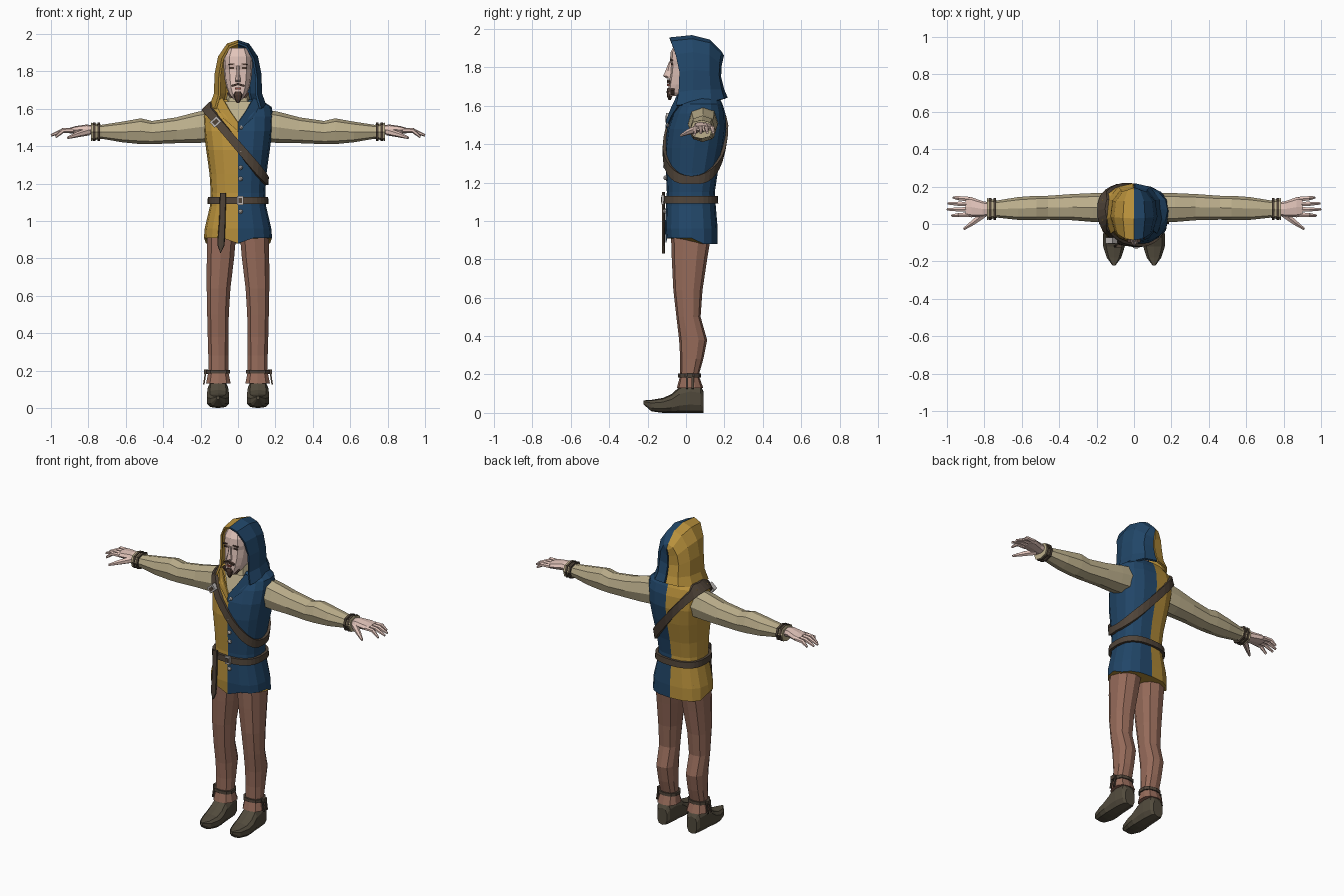
import bpy, bmesh, math
from mathutils import Vector

if "Cube" in bpy.data.objects:
    bpy.data.objects.remove(bpy.data.objects["Cube"])


def material(name, r, g, b):
    m = bpy.data.materials.new(name)
    m.diffuse_color = [((c / 255 + 0.055) / 1.055) ** 2.4 for c in (r, g, b)] + [1]
    m.use_nodes = True
    m.node_tree.nodes["Principled BSDF"].inputs["Base Color"].default_value = m.diffuse_color
    return m


YELLOW = material("ochre cloth", 186, 146, 60)
BLUE = material("blue cloth", 33, 70, 104)
PANTS = material("brown trousers", 150, 107, 90)
LINEN = material("linen", 188, 175, 140)
SKIN = material("skin", 226, 196, 186)
LEATHER = material("leather", 80, 68, 57)
SHOE = material("shoe leather", 82, 75, 61)
METAL = material("pale metal", 190, 185, 182)
HAIR = material("dark hair", 74, 55, 47)
LIPS = material("lips", 150, 85, 75)


def finish(name, bm, mats, mirror=False, rule=None):
    bmesh.ops.recalc_face_normals(bm, faces=bm.faces)
    me = bpy.data.meshes.new(name)
    if rule:
        for f in bm.faces:
            f.material_index = rule(f.calc_center_median())
    bm.to_mesh(me)
    bm.free()
    for m in mats:
        me.materials.append(m)
    ob = bpy.data.objects.new(name, me)
    bpy.context.collection.objects.link(ob)
    if mirror:
        ob.modifiers.new("mirror", 'MIRROR')
    return ob


def loft(name, rings, mats, mirror=False, rule=None, closed=True, caps=True, loop=False):
    """Skin a list of point rings."""
    bm = bmesh.new()
    vs = [[bm.verts.new(p) for p in r] for r in rings]
    n = len(vs[0])
    pairs = list(zip(vs, vs[1:])) + ([(vs[-1], vs[0])] if loop else [])
    for a, b in pairs:
        for i in range(n if closed else n - 1):
            j = (i + 1) % n
            bm.faces.new((a[i], a[j], b[j], b[i]))
    if caps and not loop:
        bm.faces.new(vs[0])
        bm.faces.new(vs[-1])
    return finish(name, bm, mats, mirror, rule)


def oval(t, p=0.8):
    s, c = math.sin(t), -math.cos(t)
    return math.copysign(abs(s) ** p, s), math.copysign(abs(c) ** p, c)


def ring(axis, pos, c1, r1, c2, r2, n=8, p=0.8):
    """Rounded ring across one axis; the two centres and radii follow the other axes."""
    out = []
    for i in range(n):
        u, v = oval(2 * math.pi * i / n, p)
        q = [c1 + r1 * u, c2 + r2 * v]
        q.insert(axis, pos)
        out.append(Vector(q))
    return out


def tube(name, pts, radii, mat, mirror=True, n=6):
    pts = [Vector(p) for p in pts]
    quat = (pts[-1] - pts[0]).to_track_quat('Z', 'Y')
    rings = [[p + quat @ q for q in ring(2, 0, 0, r, 0, r, n, 1)] for p, r in zip(pts, radii)]
    return loft(name, rings, [mat], mirror)


def box(name, loc, size, mat, rot=0, mirror=False):
    bm = bmesh.new()
    bmesh.ops.create_cube(bm, size=1)
    for v in bm.verts:
        x, y, z = (v.co[i] * size[i] for i in range(3))
        c, s = math.cos(rot), math.sin(rot)
        v.co = (loc[0] + c * x + s * z, loc[1] + y, loc[2] - s * x + c * z)
    return finish(name, bm, [mat], mirror)


def half(c):
    return 0 if c.x < 0 else 1


# Tunic: height, half width, front y, back y
TORSO = [(.91, .182, -.105, .165), (.96, .178, -.11, .165), (1.08, .15, -.105, .155),
         (1.15, .146, -.1, .15), (1.25, .152, -.105, .165), (1.38, .17, -.11, .195),
         (1.48, .184, -.098, .21), (1.56, .188, -.07, .205), (1.61, .18, -.04, .19),
         (1.65, .12, 0, .17)]


def surf(t, z, off=0.0):
    k = 0
    while k < len(TORSO) - 2 and z > TORSO[k + 1][0]:
        k += 1
    a, b = TORSO[k], TORSO[k + 1]
    f = min(1, max(0, (z - a[0]) / (b[0] - a[0])))
    rx, yf, yb = (a[i] + (b[i] - a[i]) * f for i in (1, 2, 3))
    u, v = oval(t, .78)
    return Vector(((rx + off) * u, (yf + yb) / 2 + ((yb - yf) / 2 + off) * v, z))


N = 16
rings = [[surf(2 * math.pi * i / N, r[0]) for i in range(N)] for r in TORSO]
for i in (0, 5, 6, 7, 8, 9, 10, 11):
    rings[0][i].z -= .03
loft("tunic", rings, [YELLOW, BLUE], rule=half)


# Belt and shoulder strap wrapped around the tunic
def strap_z(t):
    lo, hi = 1.05, 1.64
    for _ in range(30):
        m = (lo + hi) / 2
        if m - 1.4 + 1.25 * surf(t, m).x < 0:
            lo = m
        else:
            hi = m
    return lo


def wrap(name, height, half_width):
    sections = []
    for i in range(32):
        t = 2 * math.pi * i / 32
        z, h = height(t), half_width(t)
        sections.append([surf(t, z - h, -.01), surf(t, z - h, .014),
                         surf(t, z + h, .014), surf(t, z + h, -.01)])
    loft(name, sections, [LEATHER], loop=True)


wrap("belt", lambda t: 1.11, lambda t: .019)
wrap("shoulder_strap", strap_z, lambda t: .021 + .014 * abs(math.cos(t)))

# Belt tail, buckles and buttons
loft("belt_tail", [ring(2, z, x, r, -.118, .008, 8, .6) for z, x, r in
     ((1.15, -.08, .017), (1.0, -.084, .017), (.9, -.09, .02), (.87, -.091, .019), (.83, -.093, .002))],
     [LEATHER])
box("belt_buckle", (.012, -.121, 1.11), (.035, .012, .05), METAL)
box("belt_buckle_inset", (.012, -.126, 1.11), (.018, .008, .028), LEATHER)
box("strap_buckle", (-.12, -.088, 1.53), (.04, .03, .05), METAL, .85)
box("strap_buckle_inset", (-.12, -.1, 1.53), (.022, .012, .03), LEATHER, .85)
for z in (1.5, 1.37, 1.285, 1.225, 1.05):
    y = surf(0, z).y
    loft("button", [ring(1, y + d, .014, r, z, r, 8, 1) for d, r in ((.008, .012), (-.006, .012), (-.013, .005))],
         [METAL])

# Hood: arches running from the face opening to the back
ARCH = [(1.2, 0), (1, .2), (.97, .5), (.82, .76), (.45, .95)]
arch = ARCH + [(0, 1)] + [(-u, v) for u, v in reversed(ARCH)]
hood = []
for w, yt, zt, yb, zb, bow in ((.1, -.085, 1.95, -.05, 1.6, .035), (.123, .03, 1.962, .03, 1.61, .01),
                               (.112, .12, 1.94, .13, 1.62, -.005), (.068, .18, 1.88, .195, 1.635, -.02),
                               (.003, .192, 1.86, .212, 1.64, -.025)):
    hood.append([(w * u, yb + (yt - yb) * v + bow * math.sin(math.pi * v), zb + (zt - zb) * v)
                 for u, v in arch])
ob = loft("hood", hood, [YELLOW, BLUE], rule=half, closed=False, caps=False)
sol = ob.modifiers.new("thickness", 'SOLIDIFY')
sol.thickness, sol.offset = .012, 0

# Shirt at the open neck, and the collar flaps
loft("shirt_neck", [ring(2, z, 0, r, .03, r) for z, r in ((1.56, .085), (1.63, .068), (1.69, .055))], [LINEN])
bm = bmesh.new()
bm.faces.new([bm.verts.new(p) for p in ((-.07, -.035, 1.64), (0, -.05, 1.64), (.07, -.035, 1.64), (0, -.1, 1.51))])
finish("shirt_front", bm, [LINEN])
for s, m in ((-1, YELLOW), (1, BLUE)):
    bm = bmesh.new()
    bm.faces.new([bm.verts.new((s * x, y, z)) for x, y, z in
                  ((.085, -.045, 1.66), (.125, -.02, 1.63), (.08, -.075, 1.55), (0, -.107, 1.48), (0, -.104, 1.525),
                   (.045, -.078, 1.59))])
    o = finish("collar_flap", bm, [m])
    o.modifiers.new("thickness", 'SOLIDIFY').thickness = .008

# Head and face
loft("head", [ring(2, z, 0, rx, (f + b) / 2, (b - f) / 2, 12, .75) for z, rx, f, b in
     ((1.65, .024, -.088, -.02), (1.668, .043, -.092, .04), (1.71, .061, -.09, .1), (1.76, .072, -.083, .12),
      (1.81, .076, -.078, .13), (1.835, .077, -.084, .13), (1.88, .075, -.08, .13), (1.925, .055, -.055, .11))],
     [SKIN])
loft("nose", [ring(2, z, 0, r, -.08, d, 6, 1) for z, r, d in
     ((1.742, .014, .02), (1.755, .017, .04), (1.78, .011, .028), (1.83, .008, .008))], [SKIN])
box("eye", (.034, -.071, 1.818), (.024, .012, .009), HAIR, 0, True)
box("eyebrow", (.035, -.075, 1.838), (.034, .012, .007), HAIR, .1, True)
box("moustache", (.017, -.09, 1.727), (.036, .016, .011), HAIR, .3, True)
box("mouth", (0, -.091, 1.708), (.03, .014, .01), LIPS)
loft("goatee", [ring(2, z, 0, r, -.085, d) for z, r, d in
     ((1.63, .006, .006), (1.65, .018, .014), (1.675, .025, .016), (1.692, .014, .012))], [HAIR])
box("jaw_beard", (.045, -.07, 1.672), (.035, .02, .01), HAIR, -.9, True)

# Sleeves, wrist bands and hands
loft("sleeve", [ring(0, x, y, ry, z, rz) for x, y, ry, z, rz in
     ((.14, .088, .078, 1.51, .088), (.22, .088, .077, 1.5, .083), (.33, .09, .07, 1.485, .069),
      (.46, .087, .064, 1.473, .062), (.52, .086, .065, 1.48, .069), (.62, .083, .061, 1.476, .055),
      (.73, .08, .046, 1.477, .037), (.785, .08, .058, 1.477, .049))], [LINEN], True)
for x in (.745, .768):
    loft("wrist_band", [ring(0, x + d, .08, .058, 1.477, .05) for d in (-.007, .007)], [LEATHER], True)
loft("palm", [ring(0, x, y, ry, z, rz) for x, y, ry, z, rz in
     ((.76, .08, .034, 1.485, .025), (.81, .08, .042, 1.49, .026), (.87, .09, .054, 1.487, .02),
      (.9, .092, .05, 1.483, .015))], [SKIN], True)
for y0, y1, x1, z1 in ((.05, .045, .975, 1.45), (.078, .078, 1.0, 1.458), (.106, .11, .995, 1.46), (.133, .142, .968, 1.46)):
    tube("finger", [(.88, y0, 1.485), (.935, (y0 + y1) / 2, 1.484), (x1, y1, z1)], [.014, .013, .007], SKIN)
tube("thumb", [(.8, .055, 1.478), (.86, .008, 1.462), (.91, -.027, 1.445)], [.021, .015, .007], SKIN)

# Trousers with ties and flared cuffs
loft("trouser_leg", [ring(2, z, x, rx, y, ry, 10) for z, x, rx, y, ry in
     ((.98, .085, .083, .03, .11), (.8, .094, .076, .018, .092), (.64, .104, .066, .01, .076),
      (.5, .107, .06, .013, .063), (.38, .106, .058, .037, .073), (.28, .105, .056, .03, .06),
      (.195, .105, .055, .018, .048), (.13, .105, .069, .021, .069))], [PANTS], True)
loft("ankle_tie", [ring(2, z, .105, .066, .018, .059, 10) for z in (.184, .204)], [LEATHER], True)
box("tie_knot", (.172, .02, .194), (.022, .03, .026), LEATHER, 0, True)
for y in (.005, .035):
    box("tie_end", (.178, y, .158), (.008, .012, .065), LEATHER, -.15, True)

# Pointed shoes
loft("shoe", [ring(1, y, .107, rx, (lo + hi) / 2, (hi - lo) / 2, 10, .7) for y, rx, lo, hi in
     ((.092, .035, 0, .11), (.075, .048, 0, .145), (.02, .056, 0, .155), (-.035, .058, 0, .135),
      (-.075, .062, 0, .098), (-.12, .06, 0, .078), (-.18, .04, .008, .068), (-.222, .008, .045, .065))],
     [SHOE], True)
